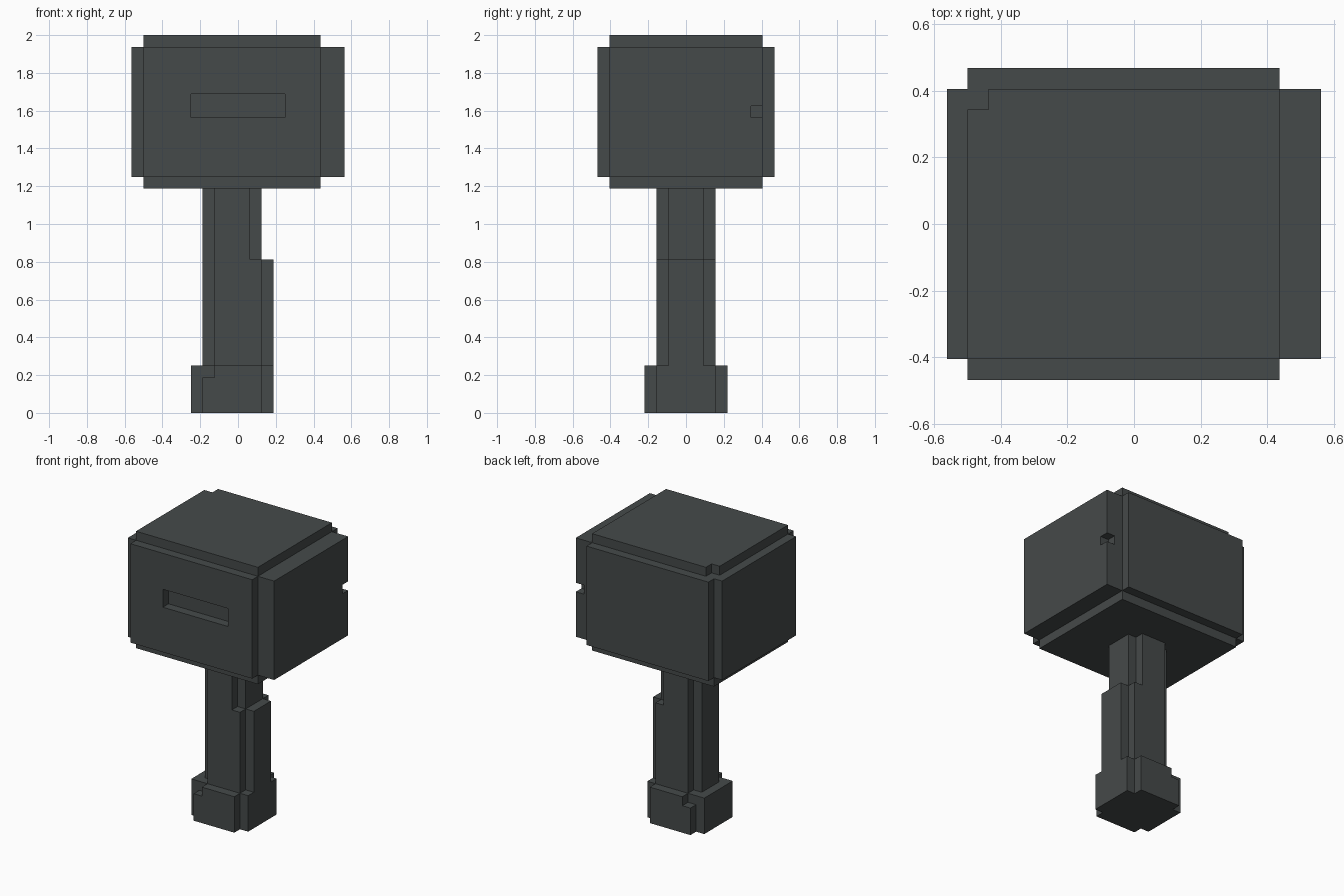
import bpy, bmesh
from mathutils import Vector

if "Cube" in bpy.data.objects:
    bpy.data.objects.remove(bpy.data.objects["Cube"])

U = 1 / 16          # size of one block
Y_OFF = 7.5         # depth is an odd number of blocks

mat = bpy.data.materials.new("dark grey")
mat.diffuse_color = (0.060, 0.068, 0.068, 1)
mat.use_nodes = True
mat.node_tree.nodes["Principled BSDF"].inputs["Base Color"].default_value = mat.diffuse_color


def box(x0, x1, y0, y1, z0, z1):
    """Set of grid cells filling a box."""
    return {(x, y, z) for x in range(x0, x1) for y in range(y0, y1) for z in range(z0, z1)}


# Head: a core with raised plates on all sides, a front slot and chipped corners
head = box(-8, 7, 1, 14, 19, 32) | box(-9, 9, 1, 14, 20, 31) | box(-8, 7, 0, 15, 20, 31)
head -= box(-4, 4, 0, 1, 25, 27)        # front slot
head -= box(-8, -7, 13, 14, 31, 32)     # chip in top back left corner
head -= box(8, 9, 13, 14, 25, 26)       # chip in right plate

# Handle: cross-shaped section, thicker lower down on the right
handle = box(-3, 2, 6, 9, 4, 19) | box(-2, 1, 5, 10, 4, 19)
handle |= box(-3, 3, 6, 9, 4, 13) | box(-2, 2, 5, 10, 4, 13)

# Pommel: wider cross-shaped foot with chipped front and back plates
pommel = box(-4, 3, 5, 10, 0, 4) | box(-3, 2, 4, 11, 0, 4)
for y in (4, 10):
    pommel -= box(-3, -2, y, y + 1, 3, 4)

solid = head | handle | pommel


def build(name, cells):
    """Skin the outer faces of the cells, then merge flat regions."""
    bm = bmesh.new()
    verts = {}

    def vert(p):
        if p not in verts:
            verts[p] = bm.verts.new((p[0] * U, (p[1] - Y_OFF) * U, p[2] * U))
        return verts[p]

    for c in sorted(cells):
        for axis in range(3):
            for side in (0, 1):
                n = list(c)
                n[axis] += 1 if side else -1
                if tuple(n) in solid:
                    continue
                a, b = (axis + 1) % 3, (axis + 2) % 3
                loop = []
                for da, db in ((0, 0), (1, 0), (1, 1), (0, 1)):
                    p = list(c)
                    p[axis] += side
                    p[a] += da
                    p[b] += db
                    loop.append(vert(tuple(p)))
                bm.faces.new(loop if side else loop[::-1])
    bmesh.ops.dissolve_limit(bm, angle_limit=0.01, verts=bm.verts[:], edges=bm.edges[:])
    me = bpy.data.meshes.new(name)
    bm.to_mesh(me)
    bm.free()
    me.materials.append(mat)
    bpy.context.collection.objects.link(bpy.data.objects.new(name, me))


for part_name, part in (("hammer_head", head), ("handle", handle), ("pommel", pommel)):
    build(part_name, part)
